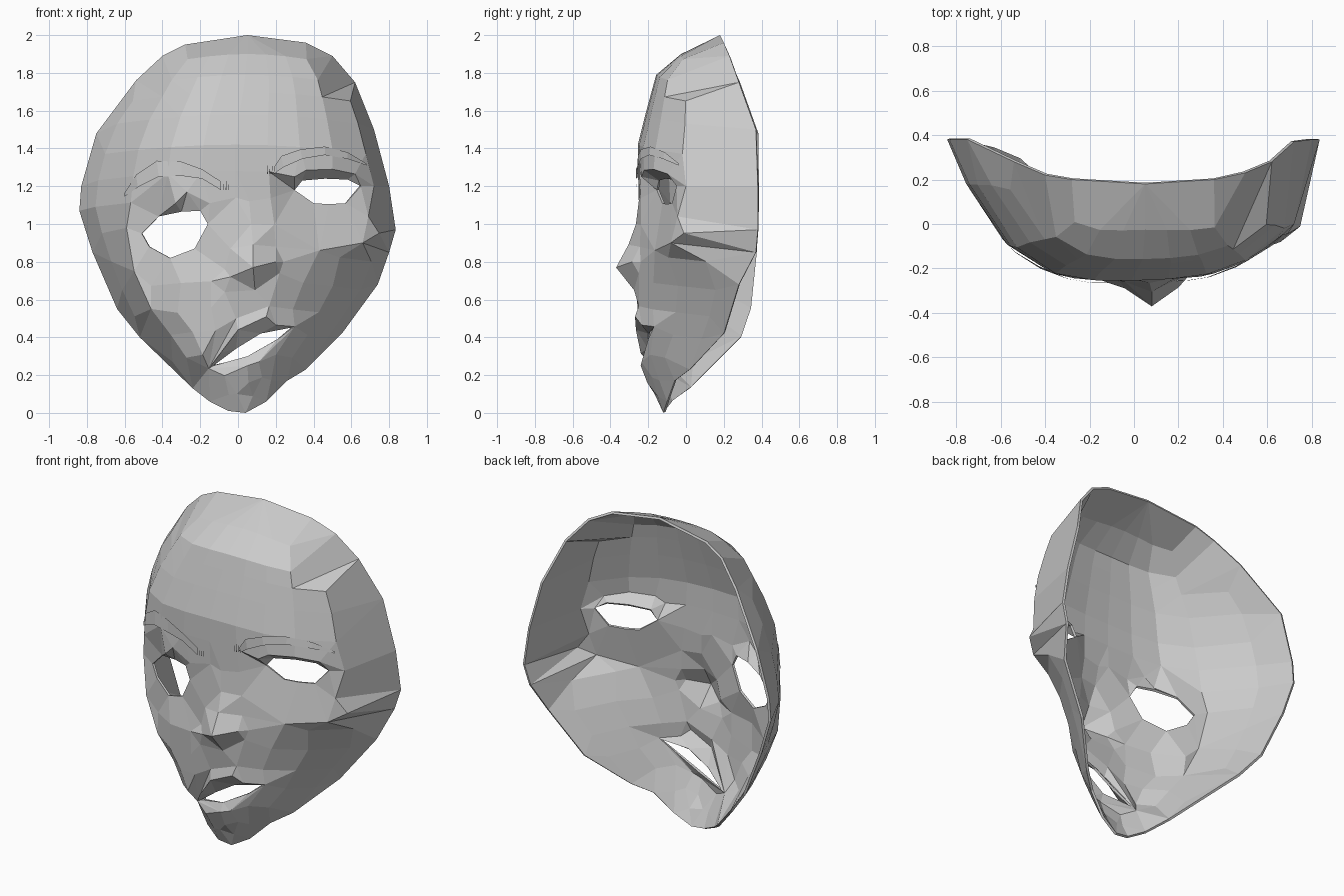
import bpy
import bmesh
from mathutils import Vector
from mathutils.bvhtree import BVHTree
from mathutils.geometry import delaunay_2d_cdt

if "Cube" in bpy.data.objects:
    bpy.data.objects.remove(bpy.data.objects["Cube"])

grey = bpy.data.materials.new("plain_grey")
grey.use_nodes = True
grey.diffuse_color = (0.6, 0.6, 0.6, 1)
grey.node_tree.nodes["Principled BSDF"].inputs["Base Color"].default_value = (0.6, 0.6, 0.6, 1)

# Rim of each side from chin to crown: height, x, y
LEFT_RIM = [(0, .04, -.12), (.06, .15, -.1), (.17, .26, -.06), (.23, .36, .02), (.42, .55, .2),
            (.68, .74, .28), (.85, .8, .37), (.97, .835, .38), (1.2, .8, .38), (1.5, .72, .37),
            (1.75, .62, .28), (1.89, .5, .23), (1.96, .36, .2), (2, .05, .18)]
RIGHT_RIM = [(.01, -.05, -.12), (.06, -.15, -.08), (.13, -.24, .02), (.4, -.52, .29), (.55, -.64, .34),
             (.85, -.77, .37), (1.07, -.84, .38), (1.2, -.83, .38), (1.48, -.75, .38),
             (1.76, -.54, .28), (1.89, -.4, .22), (1.95, -.28, .2), (2, .05, .18)]
# Centre line from chin to crown: height, y
PROFILE = [(0, -.12), (.26, -.24), (.5, -.25), (.65, -.26), (.9, -.25), (1.1, -.245),
           (1.4, -.26), (1.6, -.21), (1.8, -.155), (1.92, 0), (2, .18)]
# Cross-section from the centre line to the rim: share of width, share of depth
SECTION = [(0, 0), (.35, .02), (.57, .09), (.75, .2), (.9, .38), (1, 1)]


def lookup(table, z):
    """Linear interpolation in a table sorted by its first column."""
    if z <= table[0][0]:
        return table[0][1:]
    for a, b in zip(table, table[1:]):
        if z <= b[0]:
            f = (z - a[0]) / (b[0] - a[0])
            return [p + (q - p) * f for p, q in zip(a[1:], b[1:])]
    return table[-1][1:]


def surface(x, z):
    """Depth of the plain face shell, before eyes, nose and mouth."""
    (xl, yl), (xr, yr) = lookup(LEFT_RIM, z), lookup(RIGHT_RIM, z)
    middle, half = (xl + xr) / 2, max((xl - xr) / 2, .01)
    t = max(-1, min(1, (x - middle) / half))
    centre = lookup(PROFILE, z)[0]
    if t < 0:
        return centre + (yr - centre) * abs(t) ** 3.6
    # The left cheek is boxy above the cheekbone and hollow below it
    high = max(0, min(1, (z - .72) / .18))
    share = high * lookup(SECTION, t)[0] + (1 - high) * t ** 2.3
    return centre + (yl - centre) * share


def inside(x, z, loop):
    odd = False
    for (ax, az), (bx, bz) in zip(loop, loop[1:] + loop[:1]):
        if (az > z) != (bz > z) and x < ax + (z - az) * (bx - ax) / (bz - az):
            odd = not odd
    return odd


points, depths, edges = [], [], []


def add_chain(chain, closed=False):
    """Add points (x, z, y) joined by fixed edges."""
    ids = []
    for x, z, y in chain:
        match = next((i for i, p in enumerate(points) if (p - Vector((x, z))).length < .001), None)
        if match is None:
            match = len(points)
            points.append(Vector((x, z)))
            depths.append(y)
        ids.append(match)
    edges.extend(zip(ids, ids[1:]))
    if closed:
        edges.append((ids[-1], ids[0]))


def on_surface(path):
    return [(x, z, surface(x, z) - .005) for x, z in path]


# Outline
outline = [(x, z, y) for z, x, y in LEFT_RIM] + [(x, z, y) for z, x, y in RIGHT_RIM[-2::-1]]
add_chain(outline, True)
border = [p[:2] for p in outline]

# Eye holes, set back from the face
left_eye = [(.3, 1.18), (.34, 1.23), (.46, 1.24), (.58, 1.235), (.65, 1.2), (.57, 1.11), (.48, 1.105), (.4, 1.11)]
right_eye = [(-.51, .95), (-.42, 1.04), (-.3, 1.065), (-.2, 1.07), (-.16, 1.0), (-.23, .87), (-.36, .82), (-.47, .88)]
add_chain([(x, z, .3 * x - .245) for x, z in left_eye], True)
add_chain([(x, z, -.4 * x - .3) for x, z in right_eye], True)

# Mouth hole
mouth = [(-.13, .25, -.17), (-.01, .34, -.2), (.12, .42, -.2), (.285, .452, -.17), (.21, .39, -.2), (.05, .3, -.215)]
add_chain(mouth, True)
holes = [left_eye, right_eye, [p[:2] for p in mouth]]

# Lid folds, cheek creases
add_chain(on_surface([(.3, 1.25), (.36, 1.285), (.5, 1.29), (.62, 1.265)]))
add_chain(on_surface([(-.33, 1.11), (-.27, 1.17), (-.15, 1.11)]))
left_crease = [(.72, 1.2, 0), (.69, 1.04, -.045), (.66, .9, -.08), (.43, .86, -.165), (.24, .8, -.24)]
add_chain(left_crease)
add_chain([(-.59, .98, -.07), (-.55, .75, -.1), (-.46, .55, -.12), (-.32, .53, -.2)])
left_cheek = [p[:2] for p in left_crease] + [(.2, 1.0), (.22, 1.16)]

# Nose: ridge, wings, underside
add_chain([(.06, 1.12, -.25), (.07, 1, -.265), (.08, .89, -.305), (.08, .77, -.37), (.09, .65, -.275)])
add_chain([(-.07, .64, -.265), (-.04, .72, -.29), (.08, .77, -.37), (.2, .8, -.285), (.24, .8, -.24)])
add_chain([(-.07, .76, -.255), (-.04, .87, -.26)])
add_chain([(-.07, .64, -.265), (.09, .65, -.275), (.22, .74, -.25), (.24, .8, -.24)])
add_chain([(.2, .88, -.245), (.24, .8, -.24)])

# Lips
add_chain([(-.155, .235, -.17), (-.01, .5, -.25), (.165, .565, -.25), (.15, .51, -.27), (.2, .465, -.235), (.3, .457, -.17)])
add_chain([(-.155, .235, -.17), (0, .44, -.265), (.15, .51, -.27)])
add_chain([(-.155, .235, -.17), (.05, .25, -.24), (.11, .27, -.235), (.3, .457, -.17)])
add_chain([(.05, .25, -.24), (.055, .16, -.205)])

# Curved rows of plain shell points between the features
fixed = list(points)
openings = holes + [left_cheek]
for row in (.1, .2, .32, .44, .56, .7, .85, 1.0, 1.14, 1.28, 1.42, 1.58, 1.7, 1.79, 1.9):
    for step in range(-4, 5):
        t = step / 4.45
        z = row - .06 * t * t
        xl, xr = lookup(LEFT_RIM, z)[0], lookup(RIGHT_RIM, z)[0]
        x = (xl + xr) / 2 + t * (xl - xr) / 2
        clear = min((p - Vector((x, z))).length for p in fixed) > .075
        if clear and inside(x, z, border) and not any(inside(x, z, h) for h in openings):
            points.append(Vector((x, z)))
            depths.append(surface(x, z))

# Triangulate, open the holes, and lift the sheet into depth
flat, _, triangles, sources, _, _ = delaunay_2d_cdt(points, edges, [], 0, .0001)
bm = bmesh.new()
verts = [bm.verts.new((p.x, depths[s[0]] if s else surface(p.x, p.y), p.y)) for p, s in zip(flat, sources)]
for tri in triangles:
    cx, cz = sum((flat[i] for i in tri), Vector((0, 0))) / 3
    if inside(cx, cz, border) and not any(inside(cx, cz, h) for h in holes):
        bm.faces.new([verts[i] for i in tri])
bmesh.ops.delete(bm, geom=[v for v in bm.verts if not v.link_faces], context='VERTS')
bm.normal_update()
for face in bm.faces:
    if face.normal.y > 0:
        face.normal_flip()
bmesh.ops.join_triangles(bm, faces=bm.faces[:], angle_face_threshold=.3, angle_shape_threshold=.8)
tree = BVHTree.FromBMesh(bm)


def make_object(name, mesh_bm):
    mesh = bpy.data.meshes.new(name)
    mesh_bm.to_mesh(mesh)
    mesh_bm.free()
    mesh.materials.append(grey)
    obj = bpy.data.objects.new(name, mesh)
    bpy.context.collection.objects.link(obj)
    return obj


shell = make_object("face_mask", bm)
thickness = shell.modifiers.new("thickness", 'SOLIDIFY')
thickness.thickness = .014
thickness.offset = -1


# Eyebrows: thin strips lying on the forehead, with short hairs at the inner end
def make_brow(name, upper, lower, hair_side):
    brow = bmesh.new()

    def vert(x, z):
        hit = tree.ray_cast(Vector((x, -2, z)), Vector((0, 1, 0)))[0]
        return brow.verts.new((x, (hit.y if hit else surface(x, z)) - .014, z))

    top, low = [[vert(*p) for p in path] for path in (upper, lower)]
    for i in range(len(top) - 1):
        brow.faces.new((low[i], low[i + 1], top[i + 1], top[i]))
    x0, z0 = lower[0] if hair_side > 0 else lower[-1]
    for k in range(1, 4):
        x = x0 - hair_side * k * .012
        brow.faces.new([vert(*p) for p in ((x, z0), (x + .005, z0), (x + .004, z0 + .05))])
    make_object(name, brow)


make_brow("right_eyebrow",
          [(-.6, 1.165), (-.54, 1.26), (-.43, 1.335), (-.3, 1.33), (-.19, 1.29), (-.09, 1.225)],
          [(-.6, 1.145), (-.53, 1.195), (-.42, 1.25), (-.3, 1.255), (-.19, 1.24), (-.09, 1.18)], -1)
make_brow("left_eyebrow",
          [(.19, 1.3), (.23, 1.36), (.33, 1.395), (.46, 1.41), (.58, 1.38), (.68, 1.32)],
          [(.19, 1.265), (.24, 1.3), (.34, 1.345), (.46, 1.365), (.58, 1.345), (.68, 1.31)], 1)
